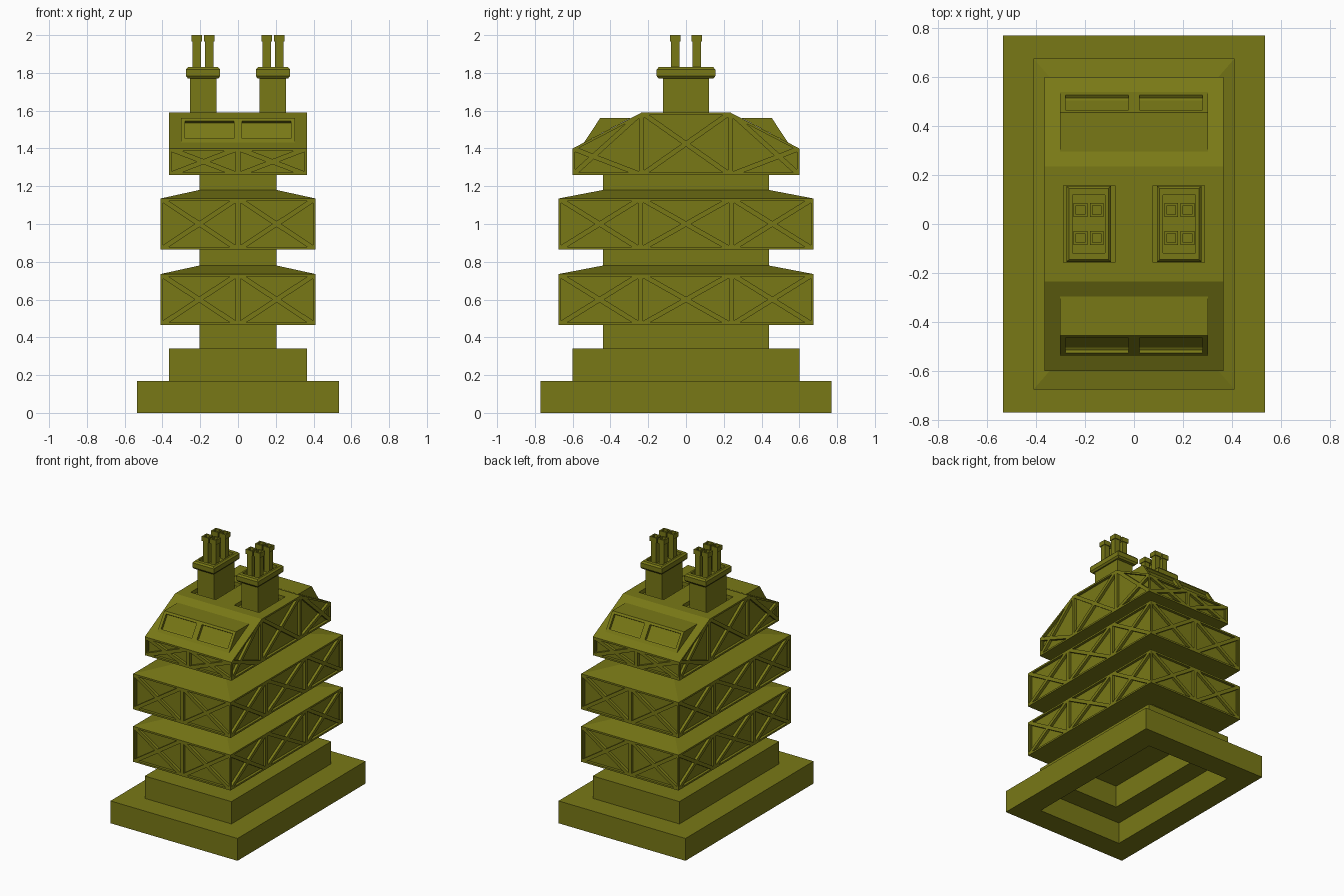
import bpy, bmesh
from mathutils import Vector
from mathutils.geometry import intersect_line_line

if "Cube" in bpy.data.objects:
    bpy.data.objects.remove(bpy.data.objects["Cube"])

olive = bpy.data.materials.new("olive")
olive.diffuse_color = (0.19, 0.19, 0.008, 1)
olive.use_nodes = True
olive.node_tree.nodes["Principled BSDF"].inputs["Base Color"].default_value = olive.diffuse_color


def finish(name, bm, loc=(0, 0, 0)):
    me = bpy.data.meshes.new(name)
    bmesh.ops.remove_doubles(bm, verts=bm.verts, dist=1e-5)
    bm.to_mesh(me)
    bm.free()
    me.materials.append(olive)
    ob = bpy.data.objects.new(name, me)
    ob.location = loc
    bpy.context.collection.objects.link(ob)
    return ob


def loft(name, rings, loc=(0, 0, 0)):
    """Closed skin through rectangles given as (half x, half y, z)."""
    bm = bmesh.new()
    loops = [[bm.verts.new((sx * hx, sy * hy, z))
              for sx, sy in ((-1, -1), (1, -1), (1, 1), (-1, 1))] for hx, hy, z in rings]
    for a, b in zip(loops, loops[1:]):
        for i in range(4):
            j = (i + 1) % 4
            bm.faces.new((a[i], a[j], b[j], b[i]))
    bm.faces.new(loops[0][::-1])
    bm.faces.new(loops[-1])
    bmesh.ops.recalc_face_normals(bm, faces=bm.faces)
    return finish(name, bm, loc)


def face(bm, pts, centre):
    """Face turned to point away from the centre of its body."""
    f = bm.faces.new([bm.verts.new(p) for p in pts])
    f.normal_update()
    if f.normal.dot(f.calc_center_median() - Vector(centre)) < 0:
        f.normal_flip()
    return f


def recess(bm, faces, margin, depth):
    if margin:
        bmesh.ops.inset_individual(bm, faces=faces, thickness=margin, use_even_offset=True)
    bmesh.ops.inset_individual(bm, faces=faces, thickness=0, depth=-depth)


def truss(bm, quads, centre):
    """Each quad becomes a cross-braced panel with four sunk triangles."""
    tris = []
    for q in quads:
        q = [Vector(p) for p in q]
        mid = intersect_line_line(q[0], q[2], q[1], q[3])[0]
        tris += [face(bm, (q[i], q[(i + 1) % 4], mid), centre) for i in range(4)]
    recess(bm, tris, 0.013, 0.02)


def end_panels(hx, y, z0, z1):
    return [((a, y, z0), (b, y, z0), (b, y, z1), (a, y, z1)) for a, b in ((-hx, 0), (0, hx))]


# Hollow stepped plinth and the core column
loft("plinth", [(.2, .435, .335), (.2, .435, .165), (.36, .595, .165), (.36, .595, 0),
                (.535, .77, 0), (.535, .77, .17), (.365, .6, .17), (.365, .6, .34), (.205, .44, .34)])
loft("core_column", [(.205, .44, .34), (.205, .44, 1.27)])

# Braced storeys with sloping tops
HX, HY, NX, NY, D = .41, .675, .205, .44, .24
for n, z0 in enumerate((.465, .865)):
    z1, z2 = z0 + .27, z0 + .315
    c = (0, 0, z0 + .14)
    bm = bmesh.new()
    quads = end_panels(HX, -HY, z0, z1) + end_panels(HX, HY, z0, z1)
    for x in (-HX, HX):
        for a, b in ((-HY, -D), (-D, D), (D, HY)):
            quads.append(((x, a, z0), (x, b, z0), (x, b, z1), (x, a, z1)))
    truss(bm, quads, c)
    face(bm, ((-HX, -HY, z0), (HX, -HY, z0), (HX, HY, z0), (-HX, HY, z0)), c)
    for s in (-1, 1):
        face(bm, ((-HX, s * HY, z1), (HX, s * HY, z1), (NX, s * NY, z2), (-NX, s * NY, z2)), c)
        face(bm, ((s * HX, -HY, z1), (s * HX, HY, z1), (s * NX, NY, z2), (s * NX, -NY, z2)), c)
    finish(f"braced_storey_{n + 1}", bm)

# Attic storey: braced walls, sloping roof, sunk wells for the chimneys
X, Y, R, Z0, Z1, Z2 = .365, .6, .235, 1.26, 1.4, 1.59
c = (0, 0, 1.38)
bm = bmesh.new()
quads = end_panels(X, -Y, Z0, Z1) + end_panels(X, Y, Z0, Z1)
for x in (-X, X):
    quads.append(((x, -R, Z0), (x, R, Z0), (x, R, Z2), (x, -R, Z2)))
    for s in (-1, 1):
        quads.append(((x, s * R, Z0), (x, s * Y, Z0), (x, s * Y, Z1), (x, s * R, Z2)))
truss(bm, quads, c)
face(bm, ((-X, -Y, Z0), (X, -Y, Z0), (X, Y, Z0), (-X, Y, Z0)), c)
for s in (-1, 1):
    face(bm, ((-X, s * Y, Z1), (X, s * Y, Z1), (X, s * R, Z2), (-X, s * R, Z2)), c)
xs, ys, wells = (-X, -.288, -.078, .078, .288, X), (-R, -.157, .157, R), []
for i in range(5):
    for j in range(3):
        a, b, p, q = xs[i], xs[i + 1], ys[j], ys[j + 1]
        f = face(bm, ((a, p, Z2), (b, p, Z2), (b, q, Z2), (a, q, Z2)), c)
        if i in (1, 3) and j == 1:
            wells.append(f)
recess(bm, wells, 0, .03)
finish("attic_storey", bm)

# Dormers with two sunk windows each, front and back
for s, name in ((-1, "front_dormer"), (1, "back_dormer")):
    low, top, back = (s * .54, 1.431), (s * .455, 1.56), (s * .295, 1.56)
    c = (0, s * .43, 1.517)
    bm = bmesh.new()
    for x in (-.302, .302):
        face(bm, [(x, *p) for p in (low, top, back)], c)
    for p, q in ((top, back), (back, low)):
        face(bm, ((-.302, *p), (.302, *p), (.302, *q), (-.302, *q)), c)
    xs, ts, panes = (-.302, -.28, -.022, .022, .28, .302), (0, .17, .88, 1), []
    rows = [Vector(low).lerp(Vector(top), t) for t in ts]
    for i in range(5):
        for j in range(3):
            p, q = rows[j], rows[j + 1]
            f = face(bm, ((xs[i], *p), (xs[i + 1], *p), (xs[i + 1], *q), (xs[i], *q)), c)
            if i in (1, 3) and j == 1:
                panes.append(f)
    recess(bm, panes, 0, .02)
    finish(name, bm)

# Chimney stacks with bevelled collars, four hollow square pots on each
for side, cx in (("left", -.185), ("right", .185)):
    loft(f"{side}_chimney", [(.07, .122, 1.55), (.07, .122, 1.77), (.08, .145, 1.77), (.091, .155, 1.783),
                             (.091, .155, 1.818), (.08, .145, 1.83), (.067, .118, 1.83),
                             (.067, .118, 1.805)], (cx, 0, 0))
    for px in (-.033, .033):
        for py in (-.057, .057):
            loft(f"{side}_chimney_pot", [(.022, .022, 1.8), (.022, .022, 1.965), (.028, .028, 1.965),
                                         (.028, .028, 2), (.018, .018, 2), (.018, .018, 1.965)],
                 (cx + px, py, 0))
